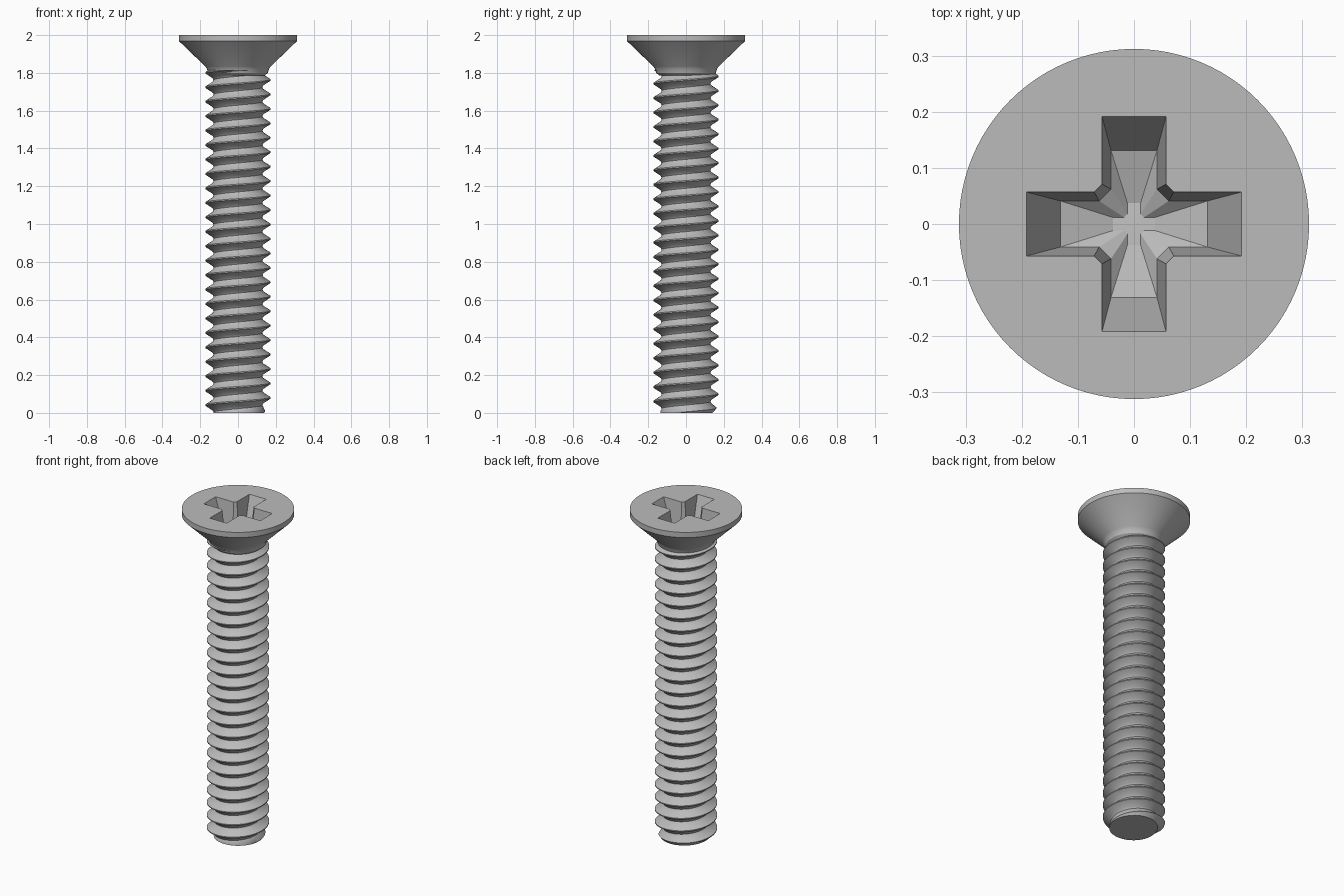
import bpy, bmesh, math

PITCH = 0.0765
SEGS = 48

cube = bpy.data.objects.get("Cube")
if cube:
    bpy.data.objects.remove(cube)

steel = bpy.data.materials.new("brushed steel grey")
steel.use_nodes = True
GREY = (0.5, 0.5, 0.5, 1)
steel.diffuse_color = GREY
steel.node_tree.nodes["Principled BSDF"].inputs["Base Color"].default_value = GREY


def finish(bm, name, angle=35):
    bmesh.ops.recalc_face_normals(bm, faces=bm.faces)
    mesh = bpy.data.meshes.new(name)
    bm.to_mesh(mesh)
    bm.free()
    mesh.materials.append(steel)
    obj = bpy.data.objects.new(name, mesh)
    bpy.context.collection.objects.link(obj)
    bpy.ops.object.select_all(action='DESELECT')
    obj.select_set(True)
    bpy.context.view_layer.objects.active = obj
    bpy.ops.object.shade_smooth_by_angle(angle=math.radians(angle))
    return obj


def bridge(bm, a, b):
    for i in range(len(a)):
        j = (i + 1) % len(a)
        bm.faces.new((a[i], a[j], b[j], b[i]))


# Threaded shank: one helical sheet, trimmed flat at both ends
profile = [(0.0, 0.173), (0.08, 0.173), (0.40, 0.135), (0.54, 0.129), (0.68, 0.135)]
bm = bmesh.new()
rows = []
for turn in range(-2, 26):
    for along, radius in profile:
        row = []
        for s in range(SEGS + 1):
            z = (turn + along + s / SEGS) * PITCH
            r = min(radius, 0.138 + max(z, 0))
            a = math.tau * s / SEGS
            row.append(bm.verts.new((r * math.cos(a), r * math.sin(a), z)))
        rows.append(row)
for low, high in zip(rows, rows[1:]):
    for s in range(SEGS):
        bm.faces.new((low[s], low[s + 1], high[s + 1], high[s]))
bmesh.ops.remove_doubles(bm, verts=bm.verts, dist=0.0001)
for height, up in ((0, -1), (1.815, 1)):
    cut = bmesh.ops.bisect_plane(bm, geom=bm.verts[:] + bm.edges[:] + bm.faces[:],
                                 plane_co=(0, 0, height), plane_no=(0, 0, up), clear_outer=True)
    rim = [e for e in cut["geom_cut"] if isinstance(e, bmesh.types.BMEdge)]
    bmesh.ops.holes_fill(bm, edges=rim, sides=0)
finish(bm, "threaded_shank")

# Countersunk head: turned profile with a short neck
bm = bmesh.new()
rings = []
for r, z in ((0.14, 1.785), (0.158, 1.80), (0.164, 1.82), (0.174, 1.835), (0.312, 1.968), (0.312, 2.0)):
    rings.append([bm.verts.new((r * math.cos(math.tau * i / 96), r * math.sin(math.tau * i / 96), z))
                  for i in range(96)])
for low, high in zip(rings, rings[1:]):
    bridge(bm, low, high)
bm.faces.new(rings[0])
bm.faces.new(rings[-1])
head = finish(bm, "countersunk_head")

# Tapered cross recess with a shallow pointed floor
def cross(bm, length, half, corner, z):
    ring = []
    for k in range(4):
        c, s = round(math.cos(k * math.pi / 2)), round(math.sin(k * math.pi / 2))
        for x, y in ((length, -half), (length, half), (corner, half), (half, corner)):
            ring.append(bm.verts.new((x * c - y * s, x * s + y * c, z)))
    # drop to a clean loop: the last point of each arm starts the next arm
    return ring


bm = bmesh.new()
SLOPE = 0.01 / 0.15
lip = cross(bm, 0.1955, 0.058, 0.0715, 2.01)
floor = cross(bm, 0.131, 0.041, 0.062, 1.84)
bridge(bm, lip, floor)
bm.faces.new(lip)
tip = bm.verts.new((0, 0, 1.805))
for i in range(len(floor)):
    bm.faces.new((floor[i], floor[(i + 1) % len(floor)], tip))
cutter = finish(bm, "recess_cutter")

mod = head.modifiers.new("cross recess", 'BOOLEAN')
mod.operation = 'DIFFERENCE'
mod.solver = 'EXACT'
mod.object = cutter
bpy.context.view_layer.objects.active = head
bpy.ops.object.modifier_apply(modifier=mod.name)
bpy.data.objects.remove(cutter)
bpy.ops.object.select_all(action='DESELECT')
head.select_set(True)
bpy.context.view_layer.objects.active = head
bpy.ops.object.shade_smooth_by_angle(angle=math.radians(25))
